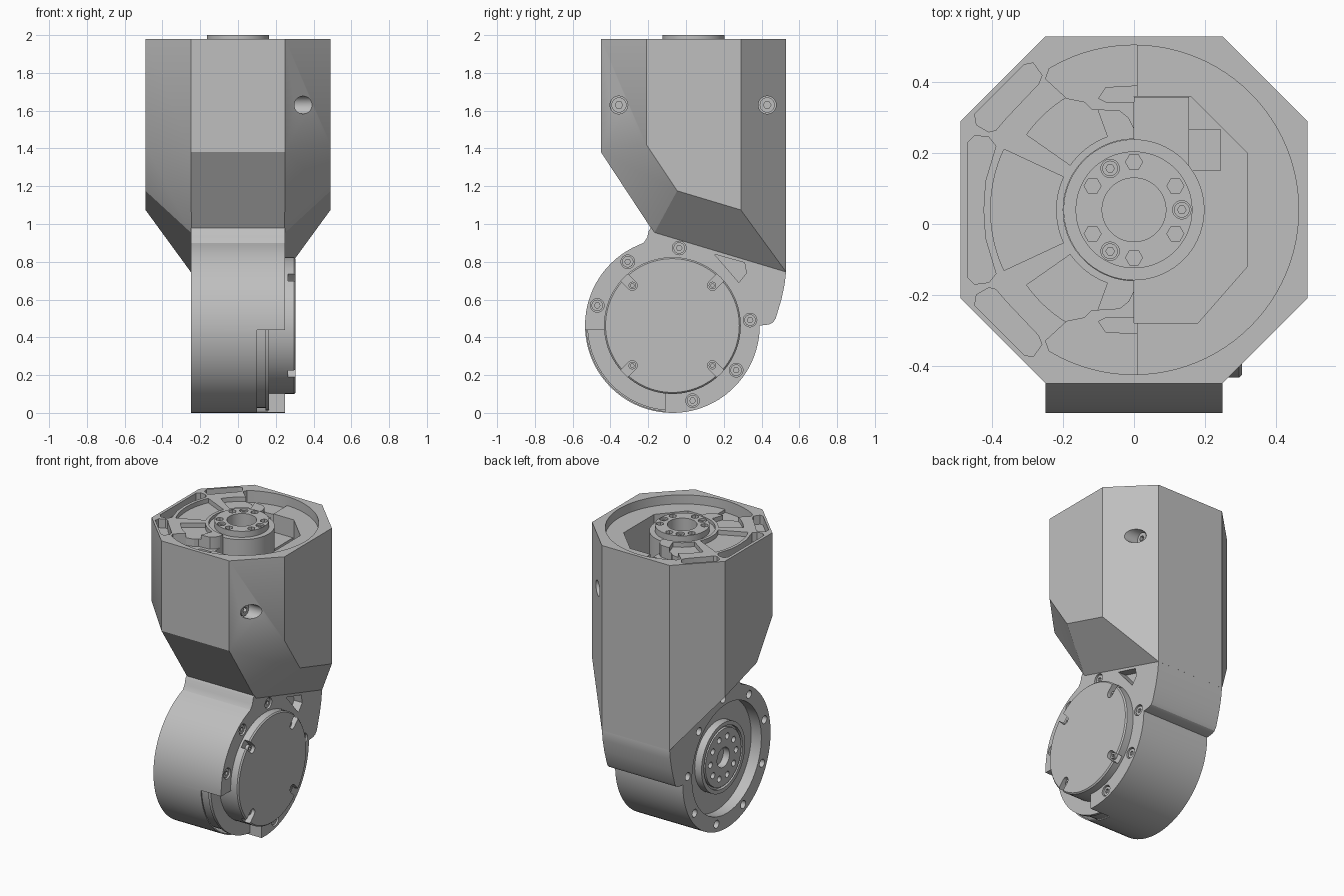
import bpy, bmesh
from math import sin, cos, radians
from mathutils import Vector

if "Cube" in bpy.data.objects:
    bpy.data.objects.remove(bpy.data.objects["Cube"])

GREY = (0.52, 0.52, 0.52, 1)
metal = bpy.data.materials.new("light_grey")
metal.use_nodes = True
metal.diffuse_color = GREY
metal.node_tree.nodes["Principled BSDF"].inputs["Base Color"].default_value = GREY
parts = []

HUB = (0, 0.04)            # top hub centre in x, y
AXLE = (-0.072, 0.4625)    # joint centre in y, z


def polar(c, r, deg):
    return (c[0] + r * cos(radians(deg)), c[1] + r * sin(radians(deg)))


def circle(c, r, n=72):
    return [polar(c, r, 360 * i / n) for i in range(n)]


def arc(c, r, a, b, n=24):
    return [polar(c, r, a + (b - a) * i / n) for i in range(n + 1)]


def sector(c, r0, r1, a, b):
    return arc(c, r0, a, b) + arc(c, r1, b, a)


def flip(pts):
    return [(x, 2 * HUB[1] - y) for x, y in pts]


def ring_of(c, r, angles, size, n=20):
    return [circle(polar(c, r, a), size, n) for a in angles]


def prism(name, polys, a, b, axis):
    """Extrude polygons from a to b along z (points are x, y) or x (points are y, z)."""
    bm = bmesh.new()
    for pts in polys:
        rings = []
        for h in (a, b):
            rings.append([bm.verts.new((u, v, h) if axis == "z" else (h, u, v)) for u, v in pts])
        lo, hi = rings
        bm.faces.new(lo[::-1])
        bm.faces.new(hi)
        for i in range(len(pts)):
            j = (i + 1) % len(pts)
            bm.faces.new((lo[i], lo[j], hi[j], hi[i]))
    bmesh.ops.recalc_face_normals(bm, faces=bm.faces)
    mesh = bpy.data.meshes.new(name)
    bm.to_mesh(mesh)
    bm.free()
    mesh.materials.append(metal)
    obj = bpy.data.objects.new(name, mesh)
    bpy.context.collection.objects.link(obj)
    return obj


def part(*args):
    obj = prism(*args)
    parts.append(obj)
    return obj


def cut(obj, polys, a, b, axis):
    cutter = prism("cutter", polys, a, b, axis)
    cutter.hide_render = True
    mod = obj.modifiers.new("cut", "BOOLEAN")
    mod.operation = "DIFFERENCE"
    mod.solver = "EXACT"
    mod.object = cutter
    bpy.context.view_layer.objects.active = obj
    bpy.ops.object.modifier_apply(modifier=mod.name)
    bpy.data.objects.remove(cutter)


def slice_below(obj, point, dx, dy):
    """Remove everything under the plane through point with the given slopes."""
    bm = bmesh.new()
    bm.from_mesh(obj.data)
    res = bmesh.ops.bisect_plane(bm, geom=bm.verts[:] + bm.edges[:] + bm.faces[:], dist=1e-5,
                                 plane_co=point, plane_no=Vector((-dx, -dy, 1)).normalized(),
                                 clear_inner=True)
    bmesh.ops.holes_fill(bm, edges=[e for e in bm.edges if e.is_boundary], sides=0)
    bmesh.ops.recalc_face_normals(bm, faces=bm.faces)
    bm.to_mesh(obj.data)
    bm.free()


# Housing: eight-sided column with sloping underside
outline = [(-0.25, -0.45), (0.25, -0.45), (0.49, -0.21), (0.49, 0.29),
           (0.25, 0.53), (-0.25, 0.53), (-0.49, 0.29), (-0.49, -0.21)]
housing = part("housing", [outline], 0, 1.98, "z")
slice_below(housing, (0, 0, 0.905), 0, -0.3)
slice_below(housing, (0, -0.45, 1.38), 0, -1.52)
for s in (-1, 1):
    slice_below(housing, (s * 0.25, 0, 0.905), s * 1.07, -0.3)
    slice_below(housing, (s * 0.25, -0.45, 1.38), s * 1.67, -1.5)

# Open half of the top: round ledge and deep cavity
cut(housing, [arc(HUB, 0.465, -90, 90, 48)], 1.92, 2.1, "z")
cut(housing, [[(0, -0.28), (0.18, -0.28), (0.32, -0.12), (0.32, 0.2), (0.16, 0.36), (0, 0.36)]],
    1.3, 2.1, "z")
cut(housing, [circle(HUB, 0.2)], 1.3, 2.1, "z")

# Ribbed half of the top: pockets
side = [(-0.47, -0.15), (-0.45, -0.17), (-0.41, -0.165), (-0.39, -0.14), (-0.42, -0.04),
        (-0.425, 0.04), (-0.42, 0.12), (-0.39, 0.22), (-0.41, 0.245), (-0.45, 0.25), (-0.47, 0.23)]
corner = [(-0.445, 0.28), (-0.45, 0.31), (-0.31, 0.45), (-0.285, 0.455), (-0.26, 0.42),
          (-0.27, 0.395), (-0.36, 0.3), (-0.39, 0.265), (-0.41, 0.26)]
bay = arc(HUB, 0.465, 89, 121) + [(-0.25, 0.41), (-0.19, 0.355), (-0.14, 0.345), (-0.12, 0.325),
                                  (-0.04, 0.32), (-0.015, 0.3), (0.01, 0.25)]
cut(housing, [side, corner, flip(corner)], 1.92, 2.1, "z")
cut(housing, [bay, flip(bay)], 1.9, 2.1, "z")
slot = [(-0.1, 0.355), (-0.08, 0.345), (0.01, 0.345), (0.01, 0.39), (-0.08, 0.385)]
cut(housing, [slot, flip(slot)], 1.6, 2.1, "z")
wedge = sector(HUB, 0.22, 0.37, 110, 145)
cut(housing, [sector(HUB, 0.22, 0.405, 155, 205), wedge, flip(wedge)], 1.95, 2.1, "z")

# Side screws in the slanted corners
spots = [(-0.355, 1.63), (0.43, 1.63)]
cut(housing, [circle(c, 0.047, 32) for c in spots], 0.27, 0.6, "x")
screws = part("housing_screws", [circle(c, 0.04, 24) for c in spots], 0.26, 0.3, "x")
cut(screws, [circle(c, 0.02, 6) for c in spots], 0.28, 0.4, "x")

# Inner blocks standing in the cavity
part("inner_block", [[(0, 0.15), (0.155, 0.15), (0.155, 0.358), (0, 0.358)]], 1.29, 1.8, "z")
part("inner_step", [[(0.15, 0.15), (0.245, 0.15), (0.245, 0.268), (0.15, 0.268)]], 1.29, 1.65, "z")

# Output hub with bolt circle
hub = part("hub_column", [circle(HUB, 0.199)], 1.29, 1.96, "z")
flange = part("hub_flange", [circle(HUB, 0.165)], 1.9, 2.0, "z")
cut(hub, [circle(HUB, 0.09)], 1.4, 2.1, "z")
cut(flange, [circle(HUB, 0.09)], 1.8, 2.1, "z")
cut(flange, ring_of(HUB, 0.135, range(30, 390, 60), 0.024, 6), 1.98, 2.1, "z")
cut(flange, ring_of(HUB, 0.135, (0, 120, 240), 0.026), 1.97, 2.1, "z")
bolts = part("hub_bolts", ring_of(HUB, 0.135, (0, 120, 240), 0.022), 1.96, 1.99, "z")
cut(bolts, ring_of(HUB, 0.135, (0, 120, 240), 0.012, 6), 1.975, 2.1, "z")

# Fork: two round plates joined by the back wall
fork_outline = arc(AXLE, 0.4625, 114, 360, 60) + [
    (0.44, 0.468), (0.46, 0.478), (0.475, 0.5), (0.505, 0.6), (0.522, 0.68), (0.53, 0.75),
    (0.52, 0.79), (0.45, 0.9), (-0.1, 1.05), (-0.17, 1.0), (-0.197, 0.965), (-0.205, 0.93),
    (-0.225, 0.9)]
fork = part("fork", [fork_outline], -0.25, 0.25, "x")
cut(fork, [circle(AXLE, 0.455, 96)], -0.16, 0.158, "x")
cut(fork, [[(-0.7, -0.1), (-0.11, -0.1), (-0.11, 0.44), (-0.7, 0.44)]], 0.1, 0.4, "x")
cut(fork, [[(0.15, 0.84), (0.31, 0.795), (0.32, 0.74), (0.28, 0.69), (0.22, 0.76)]],
    0.19, 0.4, "x")

# Dished face on the plain side
cut(fork, [circle(AXLE, 0.365)], -0.4, -0.175, "x")
cut(fork, ring_of(AXLE, 0.412, range(5, 365, 40), 0.026), -0.4, -0.19, "x")
dish_hub = part("dish_hub", [circle(AXLE, 0.23)], -0.225, -0.15, "x")
cut(dish_hub, [sector(AXLE, 0.19, 0.205, 0, 359.9)], -0.4, -0.205, "x")
cut(dish_hub, ring_of(AXLE, 0.135, range(0, 360, 36), 0.02, 16) + [circle(AXLE, 0.065, 40)],
    -0.4, -0.18, "x")

# Plate screws on the cap side
angles = (125, 165, 85, 4, -35, -75)
cut(fork, ring_of(AXLE, 0.412, angles, 0.036, 24), 0.225, 0.4, "x")
heads = part("plate_screws", ring_of(AXLE, 0.412, angles, 0.03, 24), 0.2, 0.242, "x")
cut(heads, ring_of(AXLE, 0.412, angles, 0.015, 6), 0.23, 0.4, "x")

# Motor drum, its flange and round cap
part("motor_drum", [circle(AXLE, 0.437, 96)], -0.155, 0.15, "x")
part("motor_flange", [circle(AXLE, 0.45, 96)], 0.145, 0.165, "x")
cap = part("motor_cap", [circle(AXLE, 0.362, 96)], 0.15, 0.305, "x")
bevel = cap.modifiers.new("edge", "BEVEL")
bevel.width = 0.008
bevel.limit_method = "ANGLE"
bpy.context.view_layer.objects.active = cap
bpy.ops.object.modifier_apply(modifier=bevel.name)
corners = (45, 135, 225, 315)
slots = []
for a in corners:
    inner, outer = polar(AXLE, 0.3, a), polar(AXLE, 0.4, a)
    slots.append(arc(inner, 0.026, a + 90, a + 270, 12) + arc(outer, 0.026, a - 90, a + 90, 1))
cut(cap, slots, 0.265, 0.4, "x")
cap_screws = part("cap_screws", ring_of(AXLE, 0.3, corners, 0.02), 0.25, 0.285, "x")
cut(cap_screws, ring_of(AXLE, 0.3, corners, 0.01, 6), 0.275, 0.4, "x")

# Smooth the round walls and keep the edges crisp
bpy.ops.object.select_all(action="DESELECT")
for obj in parts:
    obj.select_set(True)
bpy.context.view_layer.objects.active = housing
bpy.ops.object.shade_smooth_by_angle(angle=radians(25))
